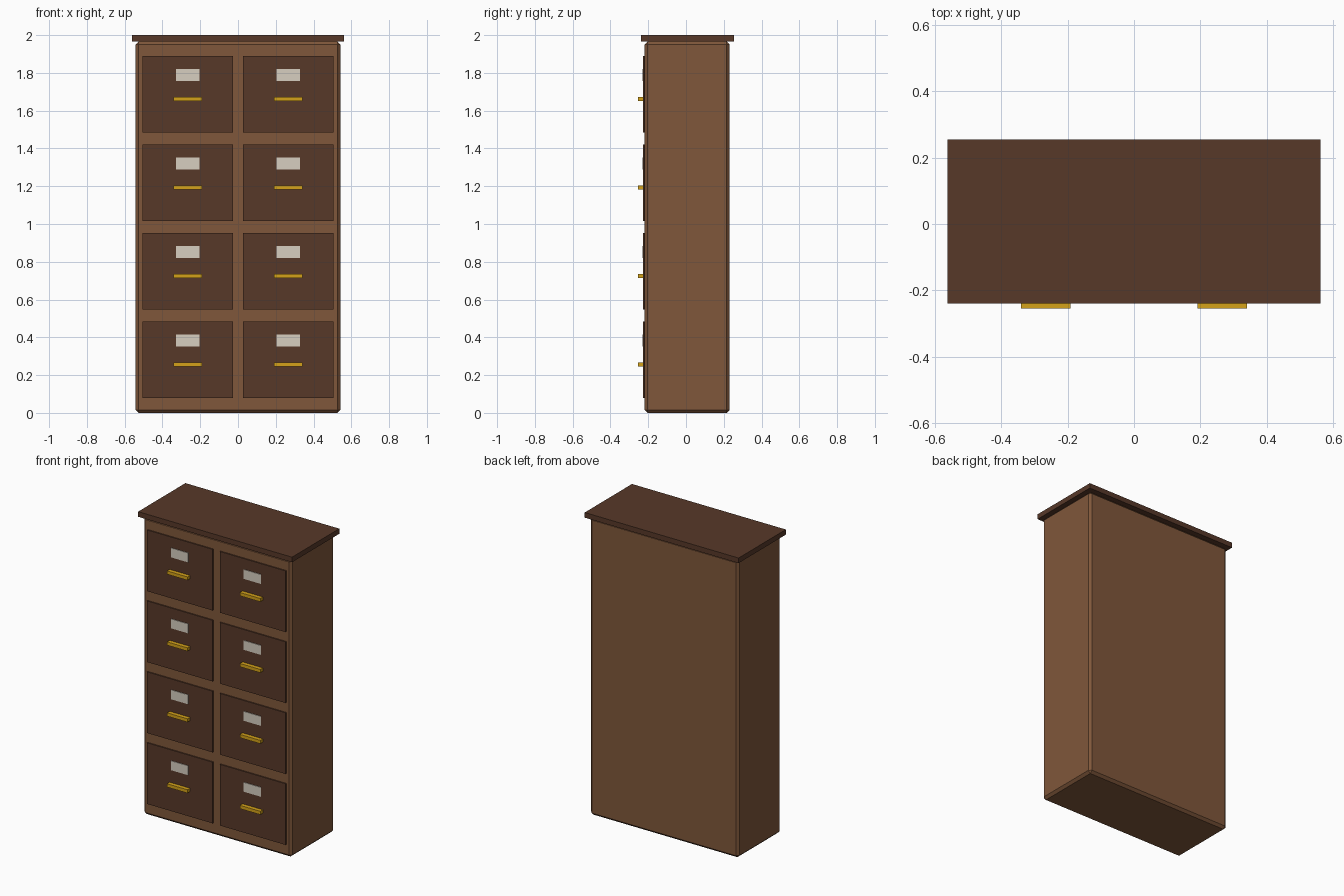
import bpy

if "Cube" in bpy.data.objects:
    bpy.data.objects.remove(bpy.data.objects["Cube"])


def material(name, rgb):
    m = bpy.data.materials.new(name)
    m.diffuse_color = (*rgb, 1.0)
    m.use_nodes = True
    m.node_tree.nodes["Principled BSDF"].inputs["Base Color"].default_value = m.diffuse_color
    return m


wood = material("wood", (0.215, 0.096, 0.043))
dark_wood = material("dark_wood", (0.096, 0.040, 0.022))
brass = material("brass", (0.66, 0.36, 0.01))
paper = material("paper", (0.68, 0.62, 0.53))


def box(name, lo, hi, mat, bevel=0.0):
    """Box between two opposite corners, with an optional chamfer."""
    bpy.ops.mesh.primitive_cube_add(
        size=1, location=[(a + b) / 2 for a, b in zip(lo, hi)])
    ob = bpy.context.object
    ob.name = name
    ob.scale = [b - a for a, b in zip(lo, hi)]
    bpy.ops.object.transform_apply(location=False, rotation=False, scale=True)
    ob.data.materials.append(mat)
    if bevel:
        mod = ob.modifiers.new("chamfer", 'BEVEL')
        mod.width = bevel
        mod.segments = 1
    return ob


def front_box(name, x, z, width, height, y_front, y_back, mat, bevel=0.0):
    """Box centred at (x, z) on the cabinet front."""
    return box(name, (x - width / 2, y_front, z - height / 2),
               (x + width / 2, y_back, z + height / 2), mat, bevel)


# Carcass and overhanging top
box("cabinet_body", (-0.542, -0.219, 0.0), (0.542, 0.231, 1.966), wood, 0.016)
box("cabinet_top", (-0.562, -0.239, 1.966), (0.562, 0.254, 2.0), dark_wood)

# Two columns of four drawers, each with a label card and a bar handle
for row in range(4):
    z = 0.282 + row * 0.4685
    for side, x in (("left", -0.266), ("right", 0.266)):
        tag = f"{side}_{row + 1}"
        front_box(f"drawer_{tag}", x, z, 0.48, 0.404, -0.227, -0.19, dark_wood)
        front_box(f"label_{tag}", x, z + 0.101, 0.125, 0.062, -0.231, -0.22, paper)
        front_box(f"handle_{tag}", x, z - 0.025, 0.149, 0.022, -0.254, -0.22, brass)
